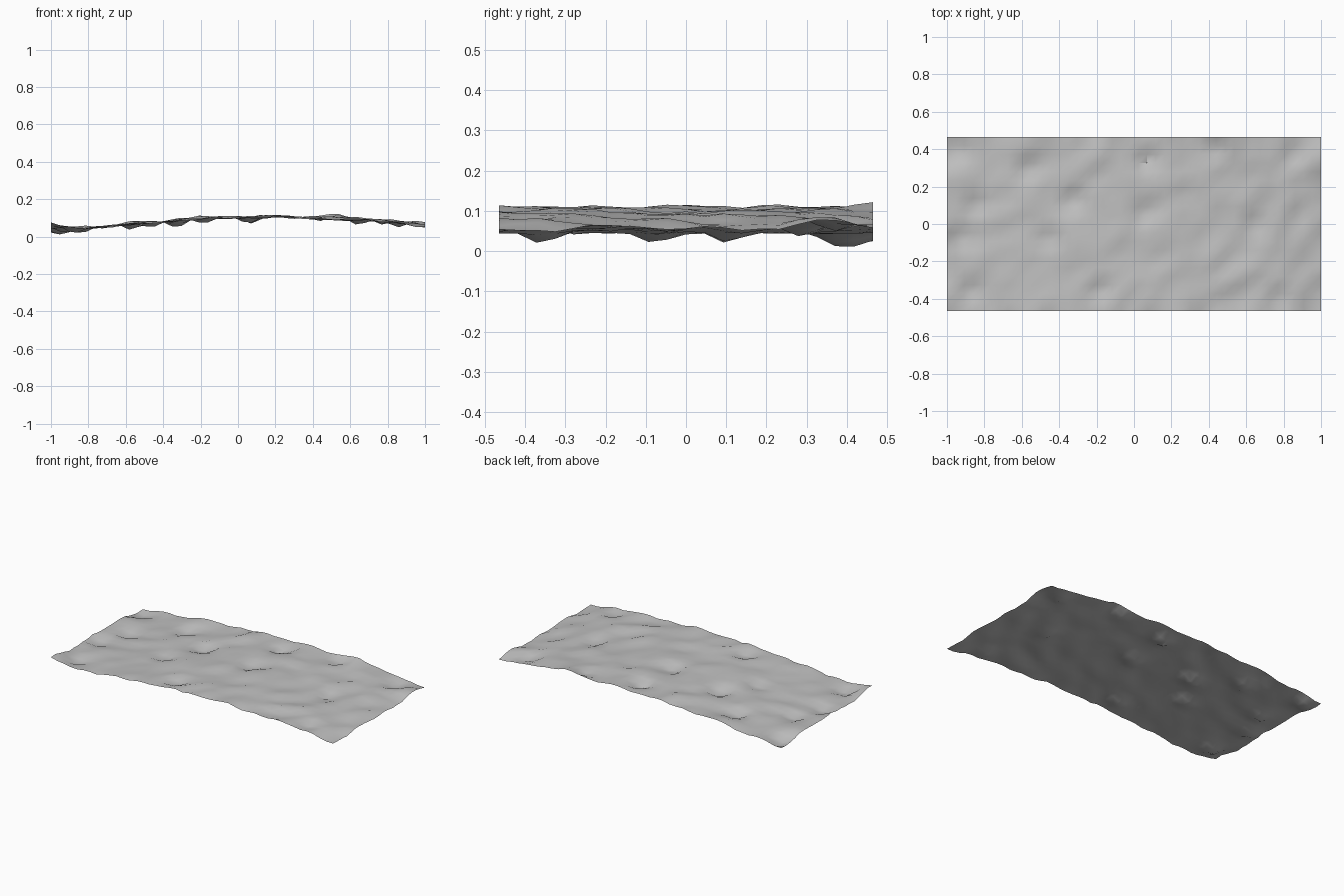
import bpy
from math import exp
from mathutils import Vector, noise

cube = bpy.data.objects.get("Cube")
if cube:
    bpy.data.objects.remove(cube, do_unlink=True)

LENGTH, WIDTH, HEIGHT = 2.0, 0.93, 0.135

# Broad height of the ground along its length, as (x, z)
SWELL = [(-1, .048), (-.8, .042), (-.6, .061), (-.4, .077), (-.2, .095),
         (0, .1), (.2, .105), (.4, .097), (.55, .093), (.8, .083), (1, .05)]

# Centres of the small steep hollows
HOLLOWS = [(.64, 0), (.04, .06), (.07, .34), (.44, .4), (.86, .36),
           (-.33, .13), (-.57, .3), (-.84, .1), (-.46, -.08), (-.92, -.08),
           (-.93, .38), (.78, -.39), (-.88, -.36), (-.18, -.35)]

# Rises and dips along the borders, as (x, y, change in height)
BORDER = [(.52, .46, .03), (-.55, .46, .012), (1, .32, .025), (1, -.12, .015),
          (-1, -.46, .018), (-1, .46, -.03)]


def swell(x):
    for (x0, z0), (x1, z1) in zip(SWELL, SWELL[1:]):
        if x <= x1:
            t = max(0, (x - x0) / (x1 - x0))
            return z0 + (z1 - z0) * t
    return SWELL[-1][1]


def mound(x, y, cx, cy, spread):
    return exp(-((x - cx) ** 2 + (y - cy) ** 2) / spread ** 2)


def ground(x, y):
    # Ripples stretched along the diagonal
    across, along = (x - y) * .7, (x + y) * .7
    z = swell(x) + .003
    z += .015 * noise.noise(Vector((across * 11, along * 5, 2)))
    z += .008 * noise.noise(Vector((across * 17, along * 11, 7)))
    for cx, cy in HOLLOWS:
        z -= .03 * mound(x, y, cx, cy, .05)
    for cx, cy, change in BORDER:
        z += change * mound(x, y, cx, cy, .1)
    return min(HEIGHT, max(0, z))


# Ground sheet
bpy.ops.mesh.primitive_grid_add(x_subdivisions=43, y_subdivisions=20, size=2)
terrain = bpy.context.object
terrain.name = "rippled_ground"
for v in terrain.data.vertices:
    x, y = v.co.x * LENGTH / 2, v.co.y * WIDTH / 2
    v.co = (x, y, ground(x, y))

# Stone colour
stone = bpy.data.materials.new("stone_grey")
stone.use_nodes = True
grey = (.53, .53, .53, 1)
stone.diffuse_color = grey
stone.node_tree.nodes["Principled BSDF"].inputs["Base Color"].default_value = grey
terrain.data.materials.append(stone)
bpy.ops.object.shade_smooth_by_angle(angle=.6)
